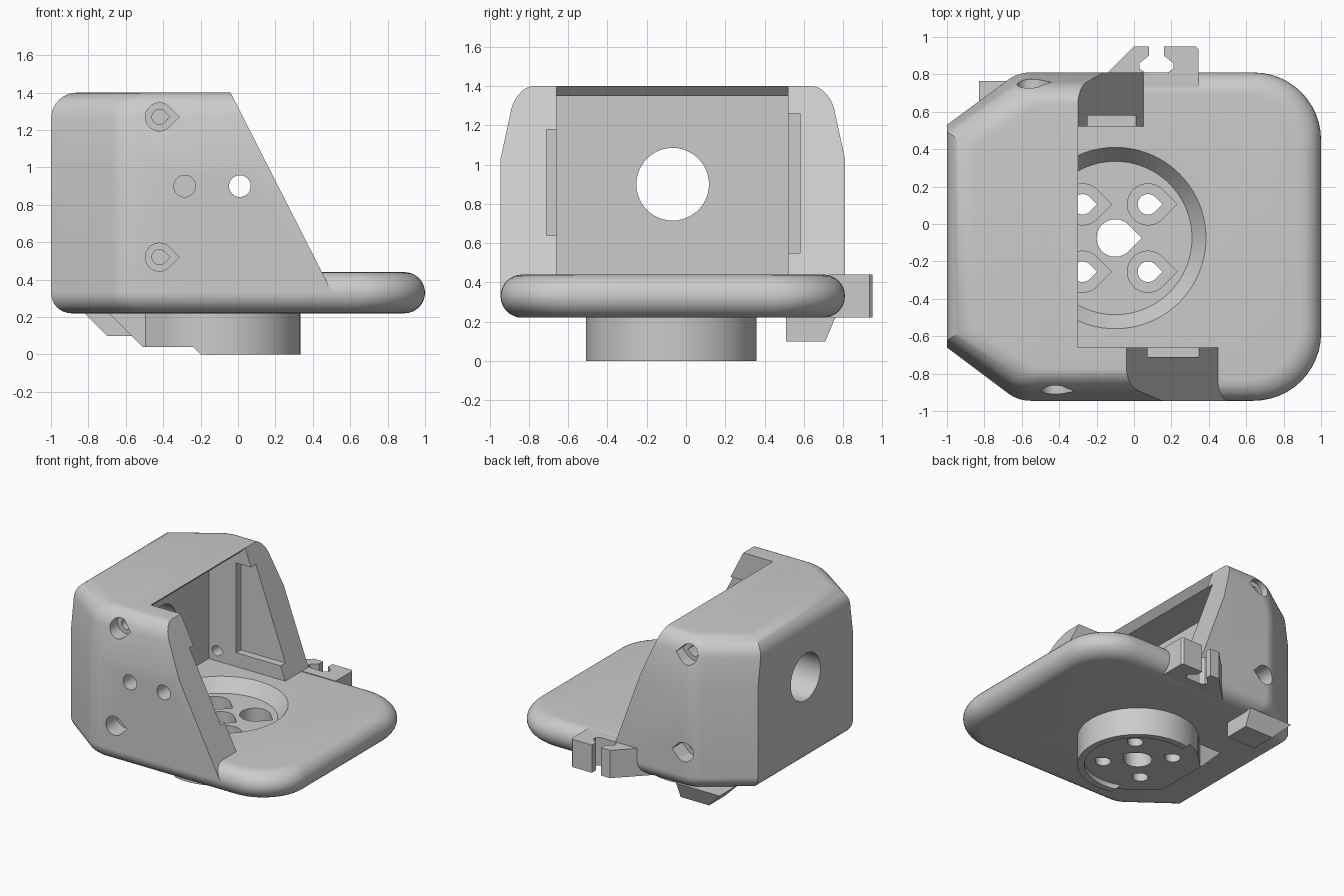
import bpy, bmesh
from math import sin, cos, tan, pi
from mathutils import Vector

cube = bpy.data.objects.get("Cube")
if cube:
    bpy.data.objects.remove(cube, do_unlink=True)

grey = bpy.data.materials.new("plain_grey")
grey.use_nodes = True
GREY = (0.6, 0.6, 0.6, 1)
grey.diffuse_color = GREY
grey.node_tree.nodes["Principled BSDF"].inputs["Base Color"].default_value = GREY


def make(name, rings):
    """Skin a stack of matching closed rings and cap both ends."""
    bm = bmesh.new()
    loops = [[bm.verts.new(p) for p in ring] for ring in rings]
    n = len(loops[0])
    for a, b in zip(loops, loops[1:]):
        for i in range(n):
            bm.faces.new((a[i], a[(i + 1) % n], b[(i + 1) % n], b[i]))
    bm.faces.new(loops[0])
    bm.faces.new(loops[-1])
    bmesh.ops.recalc_face_normals(bm, faces=bm.faces)
    mesh = bpy.data.meshes.new(name)
    bm.to_mesh(mesh)
    bm.free()
    mesh.materials.append(grey)
    obj = bpy.data.objects.new(name, mesh)
    bpy.context.collection.objects.link(obj)
    return obj


def prism(name, pts, lo, hi, axis="z"):
    place = {"x": lambda u, v, w: (w, u, v),
             "y": lambda u, v, w: (u, w, v),
             "z": lambda u, v, w: (u, v, w)}[axis]
    return make(name, [[place(u, v, w) for u, v in pts] for w in (lo, hi)])


def loft(name, outline, centre, half, sections):
    """Stack an outline, drawn in by dx and dy at each height."""
    cx, cy = centre
    return make(name, [[(cx + (x - cx) * (1 - dx / half[0]),
                         cy + (y - cy) * (1 - dy / half[1]), z)
                        for x, y in outline] for z, dx, dy in sections])


def rounded(corners, seg=12):
    """Polygon from (x, y, radius) corners."""
    out = []
    for i, (x, y, r) in enumerate(corners):
        p = Vector((x, y))
        if r == 0:
            out.append((x, y))
            continue
        a = (Vector(corners[i - 1][:2]) - p).normalized()
        b = (Vector(corners[(i + 1) % len(corners)][:2]) - p).normalized()
        half = a.angle(b) / 2
        hub = p + (a + b).normalized() * (r / sin(half))
        start = (p + a * (r / tan(half)) - hub).normalized()
        end = (p + b * (r / tan(half)) - hub).normalized()
        sweep = start.angle(end)
        for k in range(seg + 1):
            t = k / seg
            d = (start * sin((1 - t) * sweep) + end * sin(t * sweep)) / sin(sweep)
            out.append(tuple(hub + d * r))
    return out


def circle(x, y, r, n=48):
    return [(x + r * cos(2 * pi * i / n), y + r * sin(2 * pi * i / n)) for i in range(n)]


def teardrop(x, y, r, side=1, flat=0, n=36):
    """Circle with a 45 degree point, optionally cut to a flat of half width."""
    pts = [(x + side * r * cos(pi / 4 + 1.5 * pi * i / n),
            y + r * sin(pi / 4 + 1.5 * pi * i / n)) for i in range(n + 1)]
    tip = x + side * (r * 2 ** 0.5 - flat)
    return pts + ([(tip, y - flat), (tip, y + flat)] if flat else [(tip, y)])


def cut(target, *cutters):
    for c in cutters:
        mod = target.modifiers.new("cut", "BOOLEAN")
        mod.operation = "DIFFERENCE"
        mod.solver = "EXACT"
        mod.object = c
        bpy.context.view_layer.objects.active = target
        bpy.ops.object.modifier_apply(modifier=mod.name)
        bpy.data.objects.remove(c, do_unlink=True)


FRONT, BACK, MID = -0.945, 0.81, -0.068
HALF_Y = (BACK - FRONT) / 2
left_side = [(-0.62, BACK, 0.2), (-1, 0.53, 0), (-1, -0.66, 0), (-0.62, FRONT, 0.2)]

# Base plate with a fully rounded rim
rim = [(0.33 - 0.11 * cos(pi * i / 16), 0.11 * (1 - sin(pi * i / 16)),
        0.11 * (1 - sin(pi * i / 16))) for i in range(17)]
plate_outline = rounded(left_side + [(1, FRONT, 0.36), (1, BACK, 0.36)])
plate = loft("base_plate", plate_outline, (0, MID), (1, HALF_Y), rim)

# Housing: straight sides, slight taper, rounded crown
crown = [(1.26 + 0.14 * sin(a), 0.14 * (1 - cos(a)), 0.05 + 0.02 * sin(a) + 0.1 * (1 - cos(a)))
         for a in [pi / 2 * i / 10 for i in range(11)]]
housing_outline = rounded(left_side + [(0.6, FRONT, 0), (0.6, BACK, 0)])
housing = loft("housing", housing_outline, (0.6, MID), (1.6, HALF_Y),
               [(0.33, 0, 0), (1.03, 0, 0)] + crown)

# Sloping ends of the two side walls
cut(housing,
    prism("front_slope", [(0.53, 0.28), (-0.06, 1.44), (2, 1.44), (2, 0.28)], -1.2, 0.2, "y"),
    prism("back_slope", [(0.108, 0.28), (-0.315, 1.44), (2, 1.44), (2, 0.28)], 0.1, 1.2, "y"))

# Motor bay, side grooves and shaft opening
cut(housing,
    prism("bay", [(-0.62, 0.2), (-0.62, 1.35), (-0.35, 1.35), (-0.28, 1.42), (2, 1.42), (2, 0.2)],
          -0.66, 0.52, "y"),
    prism("front_groove", [(-0.38, 0.64), (-0.38, 1.18), (1, 1.18), (1, 0.64)], -0.71, -0.5, "y"),
    prism("back_groove", [(-0.38, 0.55), (-0.38, 1.26), (1, 1.26), (1, 0.55)], 0.4, 0.58, "y"),
    prism("shaft_opening", circle(MID, 0.9, 0.185), -1.2, -0.5, "x"))

# Countersunk side screws and the two plain front holes
for x, inner, head, outer in ((-0.42, -0.6, -0.8, -1.2), (-0.55, 0.45, 0.68, 1.2)):
    for z in (0.52, 1.27):
        cut(housing,
            prism("screw_hole", teardrop(x, z, 0.04), min(inner, outer), max(inner, outer), "y"),
            prism("screw_head", teardrop(x, z, 0.075), min(head, outer), max(head, outer), "y"))
for x in (-0.285, 0.01):
    cut(housing, prism("plain_hole", circle(x, 0.9, 0.058, 32), -1.2, -0.5, "y"))

# Round boss under the plate, with a flat-ended tail
BX, BY = -0.1, -0.075
boss = prism("boss", teardrop(BX, BY, 0.435, -1, 0.22, 64), 0, 0.26)
cut(boss,
    prism("tail_relief", [(-0.24, 0.04), (-0.19, -0.01), (-0.19, -0.1), (-1, -0.1), (-1, 0.04)],
          -1, 1, "y"),
    prism("boss_recess", circle(BX, BY, 0.385, 64), -0.1, 0.04))
tail = prism("boss_tail_wedge", [(-0.7, 0.23), (-0.51, 0.04), (-0.48, 0.04), (-0.48, 0.23)],
             BY - 0.22, BY + 0.22, "y")

# Conical seat in the plate and the drilled pattern through plate and boss
seat = loft("seat", circle(BX, BY, 0.5, 96), (BX, BY), (0.5, 0.5),
            [(0.34, 0.09, 0.09), (0.46, 0, 0)])
cut(plate, seat)
for part in (plate, boss):
    cut(part, prism("centre_hole", teardrop(BX, BY, 0.1), -0.2, 0.6))
    for sx in (-1, 1):
        for sy in (-1, 1):
            x, y = BX + sx * 0.175, BY + sy * 0.18
            cut(part, prism("bolt_hole", teardrop(x, y, 0.055), -0.2, 0.6),
                prism("bolt_head", teardrop(x, y, 0.11), 0.12, 0.6))

# Cable clip with keyhole slot on the back edge
slot = [(0.08, 0.95), (0.08, 0.9), (0.03, 0.86), (0.03, 0.83), (0.06, 0.81)]
clip = prism("cable_clip", [(-0.22, 0.73), (0, 0.95)] + slot
             + [(0.24 - x, y) for x, y in reversed(slot)]
             + [(0.33, 0.95), (0.345, 0.935), (0.345, 0.73)], 0.22, 0.44)

# Small tapered foot beneath the back edge
foot = make("back_foot", [
    [(-0.7, 0.51, 0.1), (-0.45, 0.51, 0.1), (-0.45, 0.71, 0.1), (-0.7, 0.71, 0.1)],
    [(-0.83, 0.51, 0.23), (-0.45, 0.51, 0.23), (-0.45, 0.765, 0.23), (-0.83, 0.765, 0.23)]])

# Smooth shading with crisp edges
bpy.ops.object.select_all(action="DESELECT")
for part in (plate, housing, boss, tail, clip, foot):
    part.select_set(True)
bpy.context.view_layer.objects.active = housing
bpy.ops.object.shade_smooth_by_angle(angle=pi / 6)
